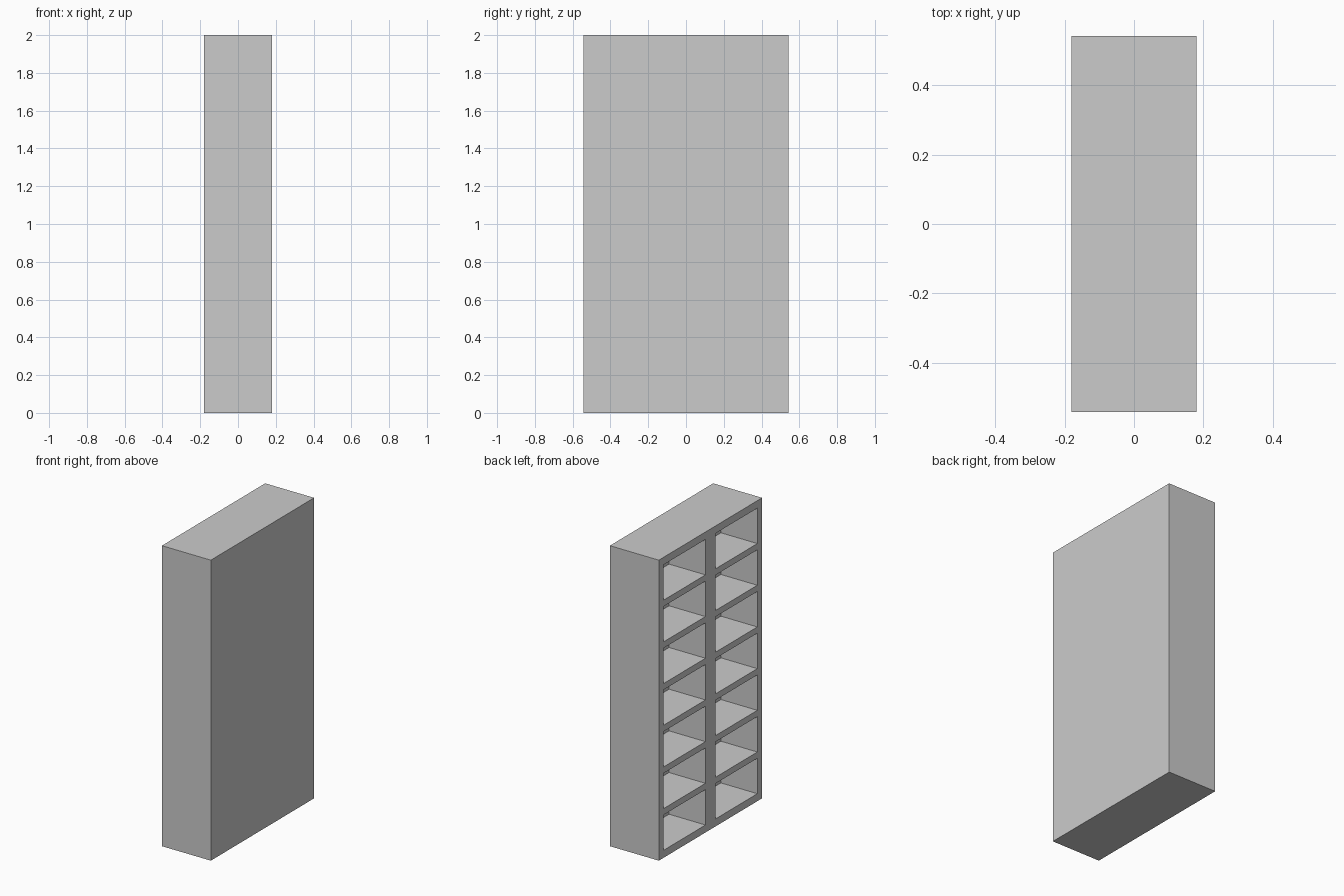
import bpy, bmesh

if "Cube" in bpy.data.objects:
    bpy.data.objects.remove(bpy.data.objects["Cube"])

W, D, H = 1.086, 0.36, 2.0        # width (y), depth (x), height (z)
SIDE, MID, SHELF, RIM = 0.05, 0.105, 0.042, 0.05
COLS, ROWS, RECESS = 2, 7, 0.268


def lines(start, total, rim, gap, n):
    """Grid lines for n openings between two rims."""
    size = (total - 2 * rim - gap * (n - 1)) / n
    out = [start]
    for i in range(n):
        a = start + rim + i * (size + gap)
        out += [a, a + size]
    return out + [start + total]


ys = lines(-W / 2, W, SIDE, MID, COLS)
zs = lines(0, H, RIM, SHELF, ROWS)

# open face, as a grid of frame strips and compartments
bm = bmesh.new()
v = [[bm.verts.new((-D / 2, y, z)) for z in zs] for y in ys]
openings = []
for i in range(len(ys) - 1):
    for j in range(len(zs) - 1):
        f = bm.faces.new((v[i][j], v[i][j + 1], v[i + 1][j + 1], v[i + 1][j]))
        if i % 2 and j % 2:
            openings.append(f)

# outer sides and closed back
rim = [e for e in bm.edges if e.is_boundary]
ext = bmesh.ops.extrude_edge_only(bm, edges=rim)["geom"]
bmesh.ops.translate(bm, vec=(D, 0, 0),
                    verts=[g for g in ext if isinstance(g, bmesh.types.BMVert)])
bmesh.ops.holes_fill(bm, edges=[e for e in bm.edges if e.is_boundary], sides=0)

# compartments pushed in
for f in bmesh.ops.extrude_discrete_faces(bm, faces=openings)["faces"]:
    bmesh.ops.translate(bm, vec=(RECESS, 0, 0), verts=f.verts[:])

bmesh.ops.recalc_face_normals(bm, faces=bm.faces[:])
mesh = bpy.data.meshes.new("bookcase")
bm.to_mesh(mesh)
bm.free()
bpy.context.collection.objects.link(bpy.data.objects.new("bookcase", mesh))
